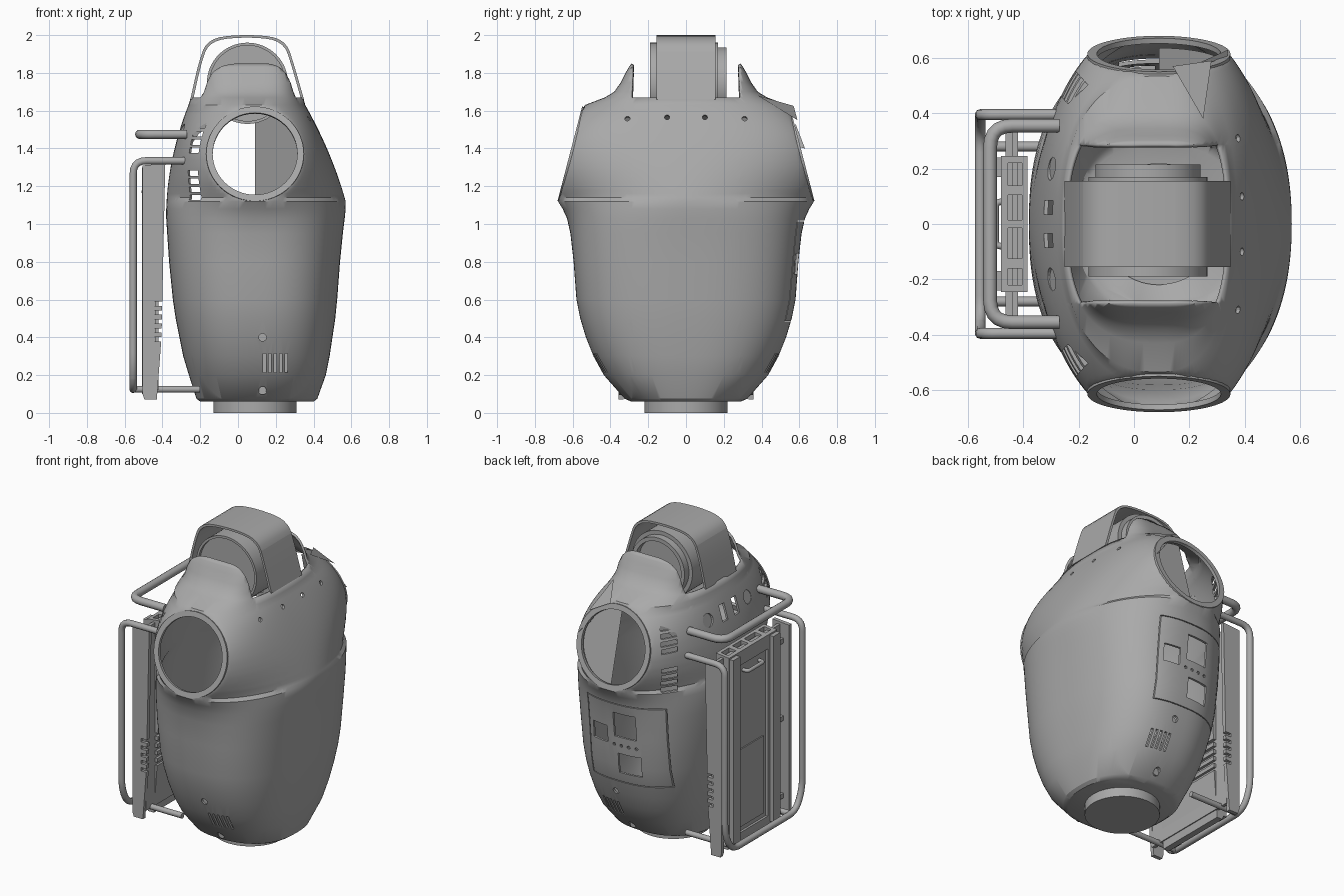
import bpy, bmesh, math
from mathutils import Vector, Matrix

if "Cube" in bpy.data.objects:
    bpy.data.objects.remove(bpy.data.objects["Cube"])

grey = bpy.data.materials.new("plain grey")
grey.use_nodes = True
grey.diffuse_color = (0.4, 0.4, 0.4, 1)
grey.node_tree.nodes["Principled BSDF"].inputs["Base Color"].default_value = (0.4, 0.4, 0.4, 1)

CX = 0.09                                   # body axis
LEAN = 0.26                                 # slope of the shoulder openings
RING_Y, RING_Z, RING_H = 0.612, 1.372, 0.25  # opening centre and half height


def finish(name, bm, smooth=True):
    mesh = bpy.data.meshes.new(name)
    bm.to_mesh(mesh)
    bm.free()
    obj = bpy.data.objects.new(name, mesh)
    bpy.context.collection.objects.link(obj)
    mesh.materials.append(grey)
    if smooth:
        select(obj)
        bpy.ops.object.shade_smooth_by_angle(angle=math.radians(32))
    return obj


def select(obj):
    bpy.ops.object.select_all(action='DESELECT')
    obj.select_set(True)
    bpy.context.view_layer.objects.active = obj


def add_box(bm, centre, size, turn=0):
    m = Matrix.Translation(centre) @ Matrix.Rotation(turn, 4, 'Z') @ Matrix.Diagonal((*size, 1))
    bmesh.ops.create_cube(bm, size=1, matrix=m)


def add_rod(bm, centre, axis, radius, length, sides=20):
    rot = Vector(axis).to_track_quat('Z', 'Y').to_matrix().to_4x4()
    bmesh.ops.create_cone(bm, cap_ends=True, segments=sides, radius1=radius, radius2=radius,
                          depth=length, matrix=Matrix.Translation(centre) @ rot)


def ring(name, centre, axis, r_out, r_in, depth, sides=64):
    """Flat washer revolved about its axis."""
    bm = bmesh.new()
    prof = [(r_out, 0), (r_out, -depth), (r_in, -depth), (r_in, 0)]
    vs = [bm.verts.new((r, 0, h)) for r, h in prof]
    edges = [bm.edges.new((vs[i], vs[i - 1])) for i in range(4)]
    bmesh.ops.spin(bm, geom=vs + edges, cent=(0, 0, 0), axis=(0, 0, 1),
                   angle=math.tau, steps=sides, use_merge=True)
    bmesh.ops.remove_doubles(bm, verts=bm.verts, dist=1e-5)
    bmesh.ops.recalc_face_normals(bm, faces=bm.faces)
    rot = Vector(axis).to_track_quat('Z', 'Y').to_matrix().to_4x4()
    bm.transform(Matrix.Translation(centre) @ rot)
    finish(name, bm)


def prism(name, outline, y0, y1):
    """Extrude an x-z outline along y."""
    bm = bmesh.new()
    face = bm.faces.new([bm.verts.new((x, y0, z)) for x, z in outline])
    out = bmesh.ops.extrude_face_region(bm, geom=[face])
    moved = [v for v in out["geom"] if isinstance(v, bmesh.types.BMVert)]
    bmesh.ops.translate(bm, verts=moved, vec=(0, y1 - y0, 0))
    bmesh.ops.recalc_face_normals(bm, faces=bm.faces)
    return finish(name, bm)


def rounded(points, bend):
    """Replace each inner corner of a path by a short curve."""
    pts = [Vector(p) for p in points]
    path = [pts[0]]
    for a, b, c in zip(pts, pts[1:], pts[2:]):
        p = b + (a - b).normalized() * min(bend, (a - b).length / 2)
        q = b + (c - b).normalized() * min(bend, (c - b).length / 2)
        path += [p.lerp(b, t).lerp(b.lerp(q, t), t) for t in (0, .2, .4, .6, .8, 1)]
    return path + [pts[-1]]


def pipe(name, points, radius, bend=0.07):
    path = rounded(points, bend)
    curve = bpy.data.curves.new(name, 'CURVE')
    curve.dimensions = '3D'
    curve.bevel_depth, curve.bevel_resolution, curve.use_fill_caps = radius, 3, True
    spline = curve.splines.new('POLY')
    spline.points.add(len(path) - 1)
    for sp, p in zip(spline.points, path):
        sp.co = (*p, 1)
    obj = bpy.data.objects.new(name, curve)
    bpy.context.collection.objects.link(obj)
    curve.materials.append(grey)
    select(obj)
    bpy.ops.object.convert(target='MESH')
    bpy.ops.object.shade_smooth_by_angle(angle=math.radians(40))


def carve(obj, bm):
    """Subtract the cutter mesh and remove it."""
    cutter = finish("cutter", bm, False)
    cutter.hide_render = True
    mod = obj.modifiers.new("cut", 'BOOLEAN')
    mod.object, mod.operation, mod.solver, mod.use_self = cutter, 'DIFFERENCE', 'EXACT', True
    select(obj)
    bpy.ops.object.modifier_apply(modifier=mod.name)
    bpy.data.objects.remove(cutter)


# Body shell sections: height, x min, x max, half depth, roundness exponent
LOWER = [(.06, -.20, .40, .29, 2.4), (.075, -.22, .42, .325, 2.4), (.2, -.26, .465, .435, 2.5),
         (.3, -.29, .485, .49, 2.55), (.4, -.31, .50, .53, 2.6), (.5, -.33, .515, .56, 2.6),
         (.6, -.345, .525, .58, 2.6), (.8, -.365, .54, .595, 2.6), (.95, -.375, .555, .612, 2.5),
         (1.03, -.38, .565, .63, 2.35), (1.08, -.38, .57, .653, 2.2), (1.12, -.378, .57, .68, 2.08)]
UPPER = [(1.63, -.262, .356, .535, 2.4), (1.67, -.25, .345, .43, 2.6), (1.7, -.235, .335, .38, 3),
         (1.75, -.22, .32, .345, 3.6), (1.8, -.205, .30, .32, 4), (1.83, -.19, .285, .303, 4),
         (1.85, -.18, .27, .288, 4)]


def rim_plane(z):
    return RING_Y - LEAN * (z - RING_Z)


def shoulder_section(z):
    """Section that meets the rim of the flat shoulder face."""
    t = (z - 1.12) / .51
    chord = math.sqrt(max(RING_H ** 2 - (z - RING_Z) ** 2, 0))
    x0 = -.378 + .03 * t + .086 * t * t
    x1 = .57 - .14 * t - .074 * t * t
    depth = rim_plane(z) * (1 + .19 * (chord / RING_H) ** 2)
    powers = []
    for half in (CX - x0, x1 - CX):
        n = 1.6
        while n < 4 and (chord / half) ** n + (rim_plane(z) / depth) ** n > 1:
            n += .01
        powers.append(n)
    return z, x0, x1, depth, *powers


middle = [shoulder_section(1.14 + .02 * k) for k in range(24)]
SIDES = 128
bm = bmesh.new()
loops = []
for z, x0, x1, depth, *powers in LOWER + middle + UPPER:
    loop = []
    for i in range(SIDES):
        c, s = math.cos(math.tau * i / SIDES), math.sin(math.tau * i / SIDES)
        half, n = (x1 - CX, powers[-1]) if c > 0 else (CX - x0, powers[0])
        x = CX + math.copysign(abs(c) ** (2 / n), c) * half
        y = min(abs(s) ** (2 / n) * depth, rim_plane(z))
        loop.append(bm.verts.new((x, math.copysign(y, s), z)))
    loops.append(loop)
for low, high in zip(loops, loops[1:]):
    for i in range(SIDES):
        j = (i + 1) % SIDES
        bm.faces.new((low[i], low[j], high[j], high[i]))
bm.faces.new(loops[0][::-1])
for side in (-1, 1):
    geom = bm.verts[:] + bm.edges[:] + bm.faces[:]
    bmesh.ops.bisect_plane(bm, geom=geom, plane_co=(0, side * .287, 0), plane_no=(0, side, 0))
# Neck slot between the two collars
slot = [f for f in bm.faces if f.calc_center_median().z > 1.67 and abs(f.calc_center_median().y) < .287]
bmesh.ops.delete(bm, geom=slot, context='FACES')
bmesh.ops.remove_doubles(bm, verts=bm.verts, dist=.001)
body = finish("body_shell", bm)
solid = body.modifiers.new("wall", 'SOLIDIFY')
solid.thickness, solid.offset = .014, -1
select(body)
bpy.ops.object.modifier_apply(modifier=solid.name)

# Openings in the shell
bm = bmesh.new()
for side in (-1, 1):
    add_rod(bm, (CX, side * RING_Y, RING_Z), (0, side, LEAN), .23, .14, 64)  # shoulder opening
    for base in (1.14, 1.39):               # ladder vents beside the shoulders
        for k in range(4):
            add_box(bm, (-.25, side * .52, base + k * .043), (.1, .14, .028), side * .75)
    for k in range(5):                      # lower vent slits
        add_box(bm, (.14 + k * .029, side * .48, .265), (.014, .2, .1))
    for z, y in ((.4, .52), (.12, .37)):    # bolt holes
        add_rod(bm, (.13, side * y, z), (0, 1, 0), .02, .12)
    add_rod(bm, (-.3, side * .2, 1.49), (-1, 0, .35), .042, .14)
    add_box(bm, (-.31, side * .06, 1.49), (.14, .05, .1))
    for y in (.1, .31):                     # chest dots
        add_rod(bm, (.38, side * y, 1.56), (1, 0, .5), .014, .14, 12)
for x, z, w, h in ((.02, .87, .15, .16), (.2, .79, .11, .11), (.0, .615, .15, .13)):
    add_box(bm, (x, .56, z), (w, .2, h))    # service windows
for k in range(4):
    add_rod(bm, (.1 - k * .05, .56, .735), (0, 1, 0), .01, .16, 10)
for x in (-.22, .29):                       # service panel seam
    add_box(bm, (x, .54, .75), (.006, .26, .53))
for z in (.485, 1.015):
    add_box(bm, (.035, .56, z), (.516, .26, .005))
carve(body, bm)

# Backing plates, bolts and discs set into the openings
bm = bmesh.new()
for side in (-1, 1):
    add_box(bm, (.2, side * .385, .265), (.17, .01, .13))
    for z, y in ((.4, .5), (.12, .345)):
        add_rod(bm, (.13, side * y, z), (0, 1, 0), .024, .02)
    add_rod(bm, (-.285, side * .2, 1.485), (-1, 0, .35), .043, .012)
finish("inset_fittings", bm)

# Shoulder rings, half cover and loose fins
slant = math.sqrt(1 + LEAN ** 2)
for side, label in ((-1, "front"), (1, "back")):
    ring(label + "_shoulder_ring", (CX, side * (RING_Y + .003), RING_Z), (0, side, LEAN),
         RING_H * slant, .224, .02)
bm = bmesh.new()
bmesh.ops.create_circle(bm, cap_ends=True, segments=64, radius=.235)
bmesh.ops.bisect_plane(bm, geom=bm.verts[:] + bm.edges[:] + bm.faces[:], plane_co=(0, 0, 0),
                       plane_no=(-1, 0, 0), clear_outer=True)
bm.transform(Matrix.Translation((CX, RING_Y - .035, RING_Z - .01))
             @ Matrix.Rotation(math.atan(LEAN) - math.pi / 2, 4, 'X'))
finish("shoulder_half_cover", bm, False)
bm = bmesh.new()
bm.faces.new([bm.verts.new(p) for p in ((.14, .57, 1.625), (.25, .38, 1.68), (.28, .59, 1.55))])
bm.faces.new([bm.verts.new(p) for p in ((.23, .58, 1.53), (.34, .63, 1.40), (.33, .54, 1.42))])
finish("shoulder_fins", bm, False)

# Pedestal
bm = bmesh.new()
add_rod(bm, (CX, 0, .04), (0, 0, 1), .22, .08, 64)
finish("pedestal", bm)

# Arched strap over the head drum
arch = rounded([(-.252, 1.66, 0), (-.208, 1.86, 0), (-.16, 1.985, 0), (.0475, 2.005, 0),
                (.25, 1.985, 0), (.298, 1.84, 0), (.349, 1.66, 0)], .1)
inner = [(.0475 + (p.x - .0475) * .95, 1.66 + (p.y - 1.66) * .96) for p in reversed(arch)]
prism("head_strap", [(p.x, p.y) for p in arch] + inner, -.155, .155)
bm = bmesh.new()
add_rod(bm, (.05, 0, 1.745), (0, 1, 0), .215, .34, 64)
finish("head_drum", bm)
ring("drum_front_rim", (.05, -.19, 1.745), (0, -1, 0), .215, .2, .03)
ring("drum_back_rim", (.05, .215, 1.745), (0, 1, 0), .19, .165, .05)

# Back pack: central block, side walls and a thin plate between them
outline = [(-.385, 1.32), (-.48, 1.31), (-.48, .1), (-.47, .07), (-.43, .07), (-.405, .4)]
block = prism("pack_block", outline, -.245, .245)
walls = [prism(label + "_pack_wall", [(x - .025 if x < -.44 else x, z) for x, z in outline], y, y + .025)
         for label, y in (("front", -.357), ("back", .332))]
for part in [block] + walls:
    bm = bmesh.new()
    for k in range(5):                      # side vents
        add_box(bm, (-.42, 0, .39 + k * .047), (.045, .9, .022))
    if part == block:                       # top pockets and recessed centre
        for y, w in ((-.19, .06), (-.07, .11), (.06, .09), (.18, .08)):
            add_box(bm, (-.43, y, 1.3), (.05, w, .1))
        add_box(bm, (-.48, 0, .68), (.03, .3, 1.08))
    carve(part, bm)
bm = bmesh.new()
add_box(bm, (-.43, 0, .71), (.02, .68, 1.18))
for side in (-1, 1):
    add_box(bm, (-.492, side * .205, .7), (.03, .07, 1.2))
    for z in (.2, .7, 1.2):                 # channel clips
        add_box(bm, (-.45, side * .29, z), (.03, .09, .03))
add_box(bm, (-.465, 0, .42), (.015, .24, .5))
finish("pack_rails", bm, False)
pipe("pack_handle", [(-.46, -.08, 1.17), (-.5, -.08, 1.17), (-.5, .08, 1.17), (-.46, .08, 1.17)], .012, .02)

# Tube frame around the pack
pipe("upper_guard_tube", [(-.27, -.355, 1.475), (-.52, -.355, 1.475), (-.52, .355, 1.475),
                          (-.27, .355, 1.475)], .025, .08)
for side, label in ((-1, "front"), (1, "back")):
    y = side * .395
    pipe(label + "_frame_tube", [(-.28, y, 1.335), (-.555, y, 1.335), (-.555, y, .25),
                                 (-.555, side * .33, .125), (-.555, 0, .125)], .02)
    pipe(label + "_lower_strut", [(-.555, side * .28, .125), (-.2, side * .28, .125)], .018)
